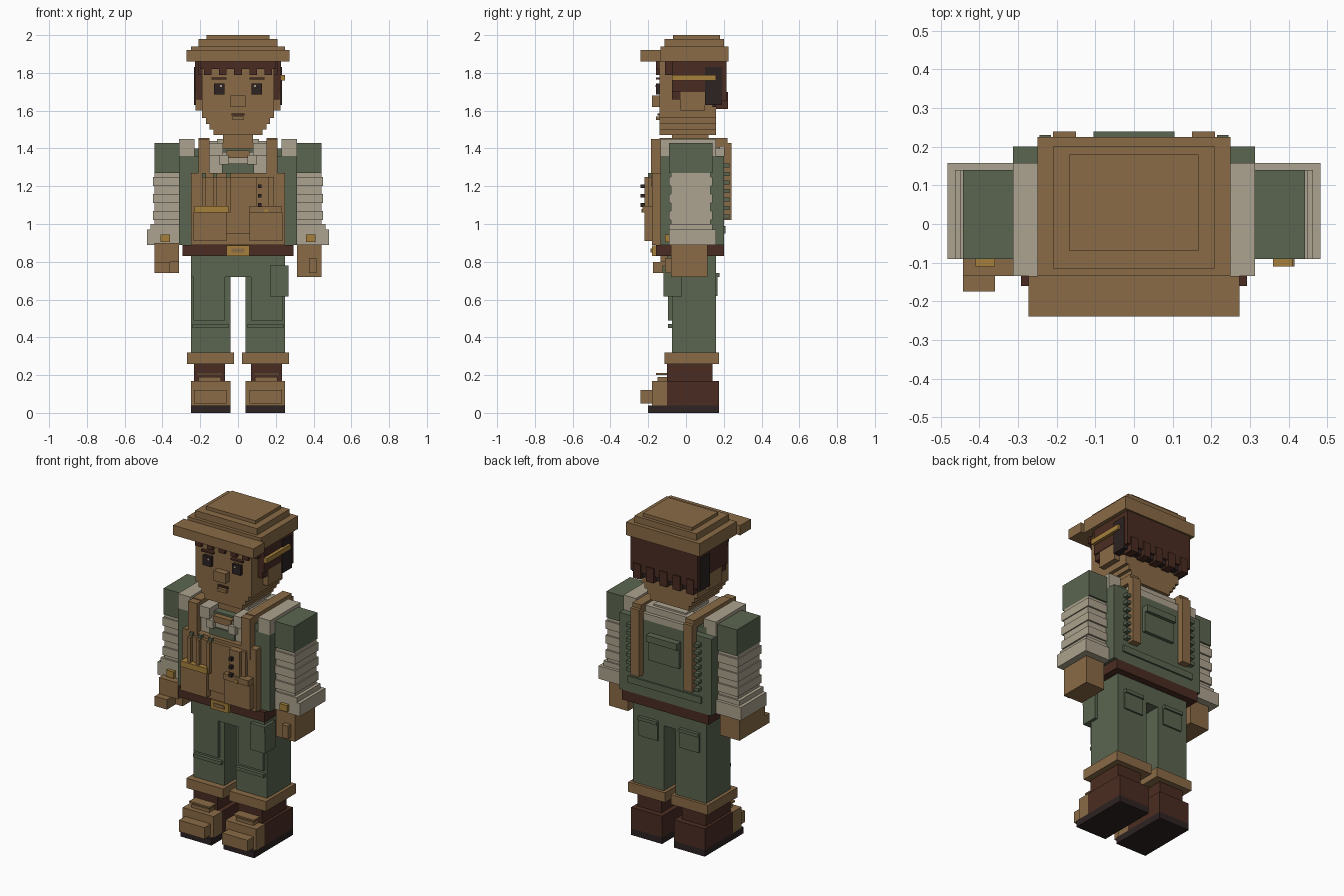
import bpy
import bmesh
from mathutils import Vector

cube = bpy.data.objects.get("Cube")
if cube:
    bpy.data.objects.remove(cube, do_unlink=True)


def make_material(name, code):
    """Flat material from an sRGB hex code, stored as linear values."""
    linear = [((c / 255 + .055) / 1.055) ** 2.4 for c in bytes.fromhex(code)] + [1]
    material = bpy.data.materials.new(name)
    material.use_nodes = True
    material.diffuse_color = linear
    material.node_tree.nodes["Principled BSDF"].inputs["Base Color"].default_value = linear
    return material


tan = make_material("warm tan", "8a6b46")
green = make_material("moss green", "5b6650")
cream = make_material("linen cream", "aca28e")
brown = make_material("dark brown", "4a2c22")
black = make_material("soft black", "2d2322")
brass = make_material("brass yellow", "a6803c")

# Shared thickness of raised details
step = .02


def span(start, size=step):
    """Range that grows from a starting plane; negative sizes grow backwards."""
    return start, start + size


def around(middle, size=step):
    """Range of a given size about a middle."""
    return middle - size / 2, middle + size / 2


def block(name, material, x, y, z):
    """Axis-aligned block spanning the given ranges."""
    low, high = Vector(map(min, (x, y, z))), Vector(map(max, (x, y, z)))
    bm = bmesh.new()
    bmesh.ops.create_cube(bm, size=1)
    bmesh.ops.scale(bm, vec=high - low, verts=bm.verts)
    mesh = bpy.data.meshes.new(name)
    bm.to_mesh(mesh)
    bm.free()
    mesh.materials.append(material)
    part = bpy.data.objects.new(name, mesh)
    part.location = (low + high) / 2
    bpy.context.collection.objects.link(part)


def centred(name, material, half, y, z):
    """Block that is symmetric about the middle."""
    block(name, material, (-half, half), y, z)


def pair(name, material, x, y, z):
    """Left block and its mirrored right twin."""
    block("left_" + name, material, x, y, z)
    block("right_" + name, material, (-x[0], -x[1]), y, z)


# Landmark heights
sole_top, vamp, ankle, hem = .04, .17, .26, .32
crotch, waist, belt_top, cuff_top = .72, .83, .89, .97
pocket_top, bib_top, yoke, shoulder_top = 1.06, 1.27, 1.36, 1.45
jaw, ear_top, brow, cap_base = 1.56, 1.7, 1.79, 1.86
cap_top = 2

# Landmark widths and depths
leg_in, leg_out, flank, arm_out = .04, .25, .313, .443
head_side, hair_side = .19, .228
face, chest, spine = -.14, -.135, .2
apron_face, bib_face, pocket_face = -.18, -.2, -.22
leg_front, leg_back, heel, instep = -.075, .158, .175, -.1
arm_front, arm_back = -.09, .14

# Cap: peak, band and two stepped crown layers
band_top, crown_top = cap_top - 3 * step, cap_top - step
centred("cap_peak", tan, .273, (-.24, chest), (cap_base, 1.92))
centred("cap_band", tan, leg_out, (chest, .225), (cap_base, band_top))
centred("cap_crown", tan, .21, (-.115, spine), (band_top, crown_top))
centred("cap_top", tan, .167, (-.07, .18), (crown_top, cap_top))

# Head with a stepped jaw, then the neck
centred("head", tan, head_side, (face, leg_back), (jaw, cap_base))
for i in range(3):
    centred("jaw_step", tan, head_side - step * (i + 1), (face, leg_back), span(jaw - .03 * i, -.03))
centred("neck", tan, .08, (leg_front, .12), (yoke, jaw))
centred("neck_base", cream, .11, (-.06, leg_back), (yoke, shoulder_top))

# Face
centred("nose", tan, .04, span(face, -2 * step), (1.62, 1.68))
centred("mouth", brown, .035, span(face, -step / 2), around(1.58, step / 2))
centred("lower_lip", tan, .03, span(face, -step), around(jaw))
pair("eye", black, around(.1, .055), span(face, -step), around(1.715, .06))
pair("eye_glint", cream, around(.09, step / 2), span(face, -step * 1.1), around(1.73, step / 2))
pair("eyebrow", brown, around(.1, .08), span(face, -step), around(1.77, step / 2))
pair("ear", tan, span(head_side, .035), (-.03, -instep), (1.6, ear_top))

# Hair: sides, nape and ragged fringe
centred("hair_fringe", brown, head_side + step / 2, span(face, -step), (1.82, cap_base))
for i in range(-2, 3):
    block("fringe_lock", brown, around(i * .08, .04), span(face, -step), (brow, cap_base))
    block("nape_lock", brown, around(i * .09, .05), (leg_back, .222), (1.61, ear_top))
pair("hair_side", brown, (head_side, hair_side), (leg_front, -instep), (ear_top, cap_base))
pair("hair_temple", brown, span(head_side), (-.11, leg_front), (brow, cap_base))
pair("sideburn", brown, span(head_side, .03), (leg_front, -.03), span(ear_top, -2 * step))
pair("hair_shadow", black, (.17, hair_side + step / 4), (-instep, head_side), (1.63, 1.83))
centred("hair_back", brown, hair_side, (-instep, .215), (1.65, cap_base))
centred("hair_underside", black, spine, (arm_back, spine), (1.62, 1.65))
block("pencil", brass, span(hair_side), (leg_front, leg_back), around(1.775, .03))

# Torso, shoulders and collar
centred("torso", green, flank, (chest, spine), (belt_top, yoke))
centred("upper_torso", green, leg_out, (-.12, leg_back), span(yoke, 2 * step))
pair("shoulder", cream, (.23, flank), (chest, leg_back), (yoke, shoulder_top))
centred("shirt_front", cream, .16, (chest - step / 2, 0), (bib_top, yoke + step))
centred("shirt_inset", green, .085, (chest - step, 0), (bib_top, yoke - 2 * step))
centred("throat", tan, .06, (chest - step, 0), around(yoke + step / 2, 2 * step))
pair("collar", cream, (.08, .15), (face - step, -instep), (yoke, shoulder_top - step))
pair("collar_tip", cream, around(leg_front, .05), (face - 1.5 * step, instep), around(yoke - step, .05))
centred("collar_back", cream, .16, (-instep, .18), (yoke, shoulder_top - step / 2))
centred("collar_fold", cream, head_side, (-instep, spine), span(yoke, 2 * step))

# Back details
centred("back_pocket", green, .105, span(spine), (1.13, 1.29))
centred("back_pocket_flap", green, .105, span(spine, 2 * step), span(1.29, -2 * step))
centred("back_hem", green, leg_out, span(spine, step / 2), around(cuff_top, 2 * step))
pair("back_strap", tan, around(.18, .06), span(spine, 2 * step), (1.02, shoulder_top - step))
for i in range(7):
    pair("strap_stitch", green, span(.215, .03), span(spine, .03), span(1.03 + i * .045))

# Apron, straps, pockets and tools
centred("apron", tan, leg_out, (apron_face, chest), (belt_top, bib_top))
centred("apron_bib", tan, head_side, (bib_face, apron_face), (cuff_top - step, bib_top - step))
pair("front_strap", tan, around(.18, .06), span(chest, -.05), (1.2, shoulder_top))
pair("shoulder_strap", tan, around(.18, .06), (face, spine + step), around(shoulder_top - step, .05))
pair("apron_pocket", tan, (.06, .235), (pocket_face, apron_face), (belt_top + step, pocket_top))
trim = span(pocket_face - step / 2, .05)
block("right_pocket_trim", brass, (-.23, -.05), trim, span(pocket_top, .035))
block("left_pocket_trim", tan, (.06, .23), trim, span(pocket_top, .035))
block("pocket_stud", brass, around(.15), span(trim[0], -step / 4), around(pocket_top + step / 2))
for x in (-.18, -.12, -.05):
    block("pocket_tool", tan, around(x), (pocket_face, apron_face), (pocket_top, bib_top - step))
    block("tool_tip", green, around(x), (bib_face, apron_face), span(bib_top - step))
block("button_placket", tan, around(.13, .07), (pocket_face, apron_face), (pocket_top, bib_top - step))
for z in (1.1, 1.15, 1.2):
    block("apron_button", black, around(.115), span(pocket_face, -step), around(z))

# Belt and buckle
centred("belt", brown, .293, (-.16, spine), (waist, belt_top))
centred("buckle", brass, .06, span(-.16, -step), (waist, belt_top - step / 4))
centred("buckle_plate", tan, .035, span(apron_face, -step / 3), around(.86))

# Arms: short sleeve, folded shirt sleeve, stepped cuff
arm = flank, arm_out
pair("upper_sleeve", green, arm, (arm_front, arm_back), (bib_top, shoulder_top - step))
pair("lower_sleeve", cream, arm, (arm_front + step / 2, arm_back - step / 2), (cuff_top, bib_top))
for i in range(3):
    pair("sleeve_fold", cream, (flank, arm_out + step / 3), (arm_front, arm_back), span(1.02 + i * .09, .05))
pair("cuff_top", cream, (flank, arm_out + step), (arm_front, arm_back), span(cuff_top, .03))
pair("cuff", cream, (flank, arm_out + 2 * step), (arm_front, leg_back), (belt_top, cuff_top))
pair("cuff_button", brass, around(.385, .05), span(arm_front, -step), around(.925, 2 * step))

# Hands: left hangs open, right is a fist
block("left_hand", tan, arm, (arm_front + step / 2, .115), (crotch, belt_top))
block("left_thumb", tan, around(.395, 2 * step), (-.11, 0), around(.78, .08))
block("right_hand", tan, (-flank, -arm_out), (arm_front, .115), (crotch + step, belt_top))
block("right_fist", tan, (-.36, -arm_out), (heel * -1, arm_front), span(crotch + step, .06))
block("right_fingers", tan, (-flank, -arm_out), (chest, arm_front), (.8, belt_top + step / 2))

# Trousers
centred("hips", green, leg_out, (instep, leg_back), (crotch, waist))
pair("leg", green, (leg_in, leg_out), (leg_front, leg_back), (hem, crotch))
pair("thigh_panel", green, (.07, .235), span(leg_front, -step), (.49, crotch))
pair("knee_seam", green, (.05, .24), span(leg_front, -step), around(.46))
block("cargo_pocket", green, (.17, .268), (-.12, -step), (.615, crotch + step))
block("cargo_flap", green, (.17, .268), (-.125, -step), span(crotch + step, 2 * step))
pair("seat_pocket", green, around(.14, .13), span(leg_back, step / 2), (.62, crotch))
pair("seat_pocket_flap", green, around(.14, .13), span(leg_back), span(crotch, step))

# Turn-ups and boots
boot = leg_in, leg_out
pair("turn_up", tan, (leg_in - step, leg_out + step), (-.115, heel), (ankle, hem))
pair("boot_shaft", brown, (.07, .233), (instep, arm_back), (vamp, ankle))
pair("boot_heel", brown, boot, (instep, heel), (sole_top, vamp))
pair("boot_instep", tan, boot, (apron_face, instep), (sole_top, vamp))
pair("boot_toe", tan, (.06, .233), (-.24, apron_face), (.05, .12))
pair("boot_tongue", tan, around(.15, .12), span(instep, -.05), span(vamp))
pair("boot_lace", tan, around(.15, .14), span(instep, -.06), span(.2, step / 2))
pair("boot_sole", black, boot, (-.2, heel), (0, sole_top))
